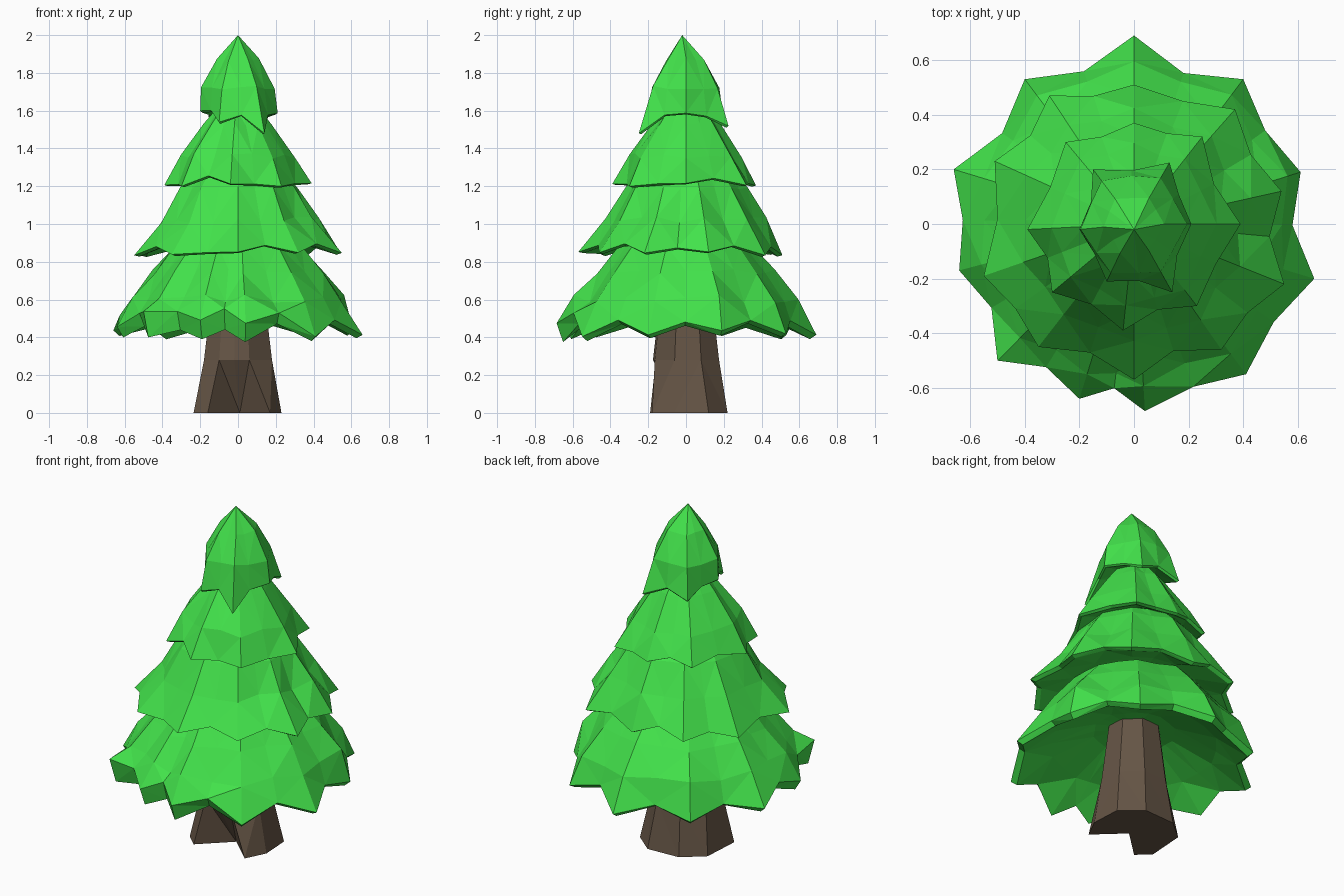
import bpy, bmesh, math, random

if "Cube" in bpy.data.objects:
    bpy.data.objects.remove(bpy.data.objects["Cube"])

random.seed(4)


def material(name, rgb):
    m = bpy.data.materials.new(name)
    m.diffuse_color = (*rgb, 1)
    m.use_nodes = True
    m.node_tree.nodes["Principled BSDF"].inputs["Base Color"].default_value = m.diffuse_color
    return m


green = material("needles", (0.055, 0.76, 0.07))
brown = material("bark", (0.13, 0.09, 0.06))


def loft(name, rings, mat, start=None, end=None):
    """Skin a list of equal-length rings and close both ends."""
    bm = bmesh.new()
    loops = [[bm.verts.new(p) for p in ring] for ring in rings]
    n = len(loops[0])
    for a, b in zip(loops, loops[1:]):
        for i in range(n):
            j = (i + 1) % n
            bm.faces.new((a[i], a[j], b[j], b[i]))
    for loop, tip in ((loops[0], start), (loops[-1], end)):
        if tip is None:
            bm.faces.new(loop)
        else:
            v = bm.verts.new(tip)
            for i in range(n):
                bm.faces.new((loop[i], loop[(i + 1) % n], v))
    bm.normal_update()
    bmesh.ops.triangulate(bm, faces=bm.faces[:])
    bmesh.ops.recalc_face_normals(bm, faces=bm.faces[:])
    me = bpy.data.meshes.new(name)
    bm.to_mesh(me)
    bm.free()
    me.materials.append(mat)
    ob = bpy.data.objects.new(name, me)
    bpy.context.collection.objects.link(ob)
    return ob


def tier(name, tips, z_tip, z_notch, under, profile, start, end, thick=0.008):
    """Skirt of branches: jagged rim, dished underside, tapering outer rings.
    A tip may carry its own height and thickness as third and fourth numbers."""
    rim, depth = [], []
    for i, tip in enumerate(tips):
        x, y = tip[:2]
        nxt = tips[(i + 1) % len(tips)]
        x2, y2 = nxt[:2]
        k = random.uniform(0.9, 0.97)
        z = tip[2] if len(tip) > 2 else z_tip + random.uniform(-0.012, 0.012)
        t = tip[3] if len(tip) > 3 else thick
        t2 = nxt[3] if len(nxt) > 3 else thick
        rim.append((x, y, z))
        rim.append(((x + x2) / 2 * k, (y + y2) / 2 * k,
                    z_notch + random.uniform(-0.025, 0.025)))
        depth += [t, (t + t2) / 2]

    def ring(radius, z, wobble):
        out = []
        for i, (x, y, _) in enumerate(rim):
            a = math.atan2(y, x)
            ridge = wobble if i % 2 == 0 else -wobble
            r = radius + ridge + random.uniform(-wobble, wobble) * 0.6
            out.append((r * math.cos(a), r * math.sin(a),
                        z + random.uniform(-wobble, wobble)))
        return out

    lip = [(x * 0.95, y * 0.95, z) for x, y, z in rim]
    edge = [(x, y, z + random.uniform(0.6, 1.2) * d)
            for (x, y, z), d in zip(rim, depth)]
    rings = [ring(r, z, 0.004) for r, z in under] + [lip, edge]
    rings += [ring(r, z, w) for r, z, w in profile]
    return loft(name, rings, green, start, end)


# Foliage, bottom to top
tier("bottom_branches",
     [(0, .69), (-.4, .53), (-.66, .2), (-.64, -.17, .4, .06),
      (-.5, -.5, .4, .12), (-.2, -.64, .39, .09), (.04, -.685, .375, .11),
      (.41, -.55, .38), (.66, -.2), (.61, .19), (.4, .53)],
     0.40, 0.455, [(0.22, 0.62), (0.45, 0.53)],
     [(0.56, 0.605, 0.022), (0.45, 0.75, 0.015), (0.345, 0.88, 0.008)],
     (0, 0, 0.65), (0, 0, 1.0), thick=0.025)
tier("lower_middle_branches",
     [(0, .51), (-.31, .47), (-.51, .23), (-.55, -.19), (-.35, -.45), (0, -.57),
      (.32, -.46), (.55, -.22), (.54, .12), (.37, .42)],
     0.835, 0.865, [(0.34, 0.90)],
     [(0.41, 1.02, 0.02), (0.31, 1.19, 0.01), (0.24, 1.28, 0.005)],
     (0, 0, 0.93), (0, 0, 1.34))
tier("upper_middle_branches",
     [(0, .37), (-.25, .3), (-.39, -.02), (-.3, -.25), (-.04, -.39), (.23, -.3),
      (.39, 0), (.25, .32)],
     1.20, 1.225, [(0.26, 1.25)],
     [(0.29, 1.36, 0.015), (0.17, 1.53, 0.008), (0.11, 1.61, 0.003)],
     (0, 0, 1.27), (0, 0, 1.65))
tier("top_branches",
     [(.13, .225, 1.51), (-.15, .2, 1.53), (-.2, -.02, 1.59), (-.1, -.21, 1.53),
      (.14, -.25, 1.475), (.21, 0, 1.58)],
     1.51, 1.575, [(0.11, 1.60)],
     [(0.185, 1.72, 0.012), (0.105, 1.87, 0.008)],
     (0, 0, 1.61), (0, -.02, 2.0))

# Trunk: flared roots with a hollow at the front
base = [(-.235, -.12), (-.16, -.19), (.01, -.03), (.17, -.18), (.23, -.06),
        (.22, .12), (.1, .22), (-.1, .21), (-.22, .11)]
middle = [(-.18, -.09), (-.1, -.16), (-.02, -.175), (.06, -.165), (.18, -.06),
          (.17, .08), (.07, .175), (-.08, .17), (-.18, .07)]
loft("trunk", [[(x, y, 0.0) for x, y in base],
               [(x, y, 0.28) for x, y in middle],
               [(x * 0.75, y * 0.75, 0.66) for x, y in middle]], brown)
